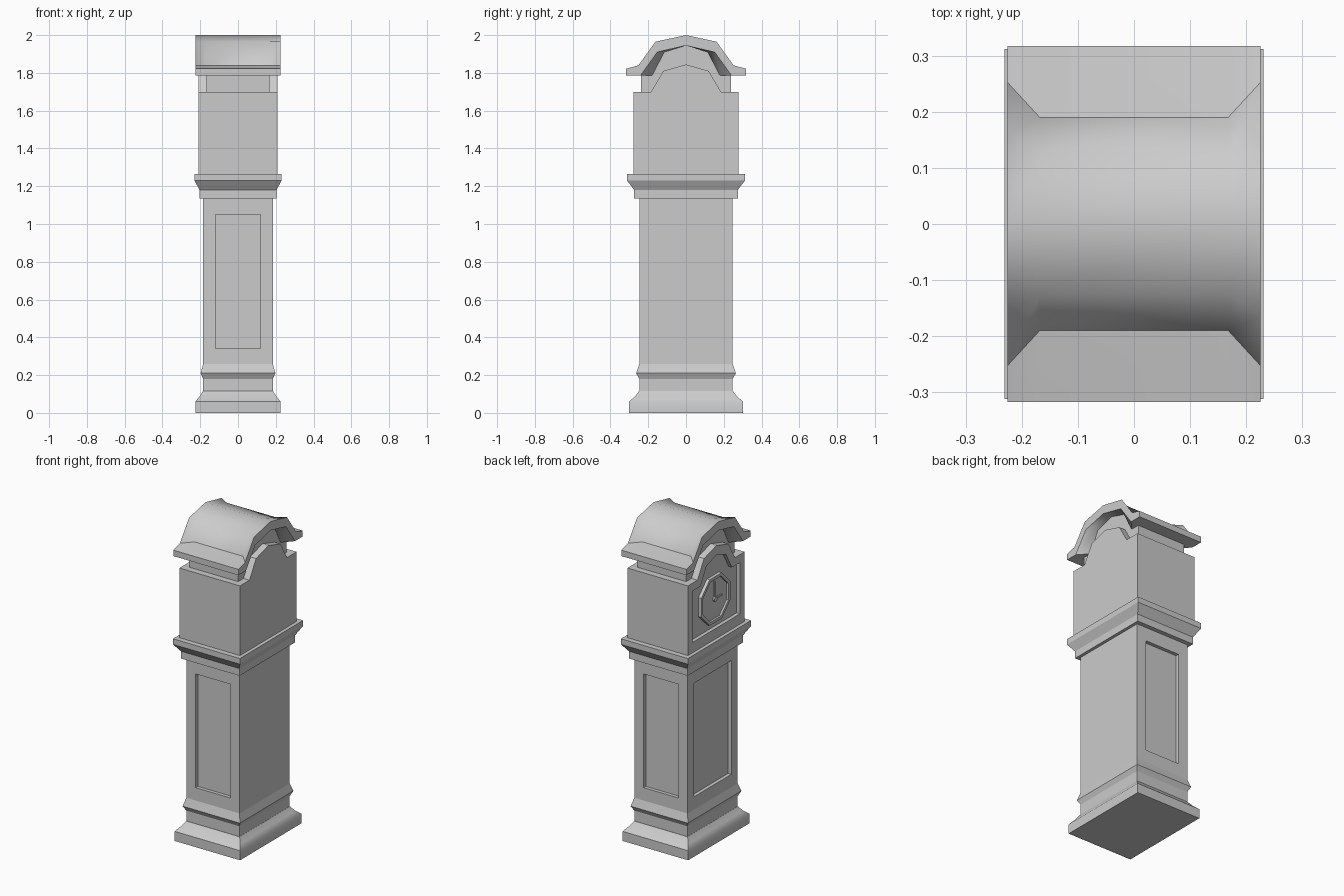
import bpy, bmesh, math

if "Cube" in bpy.data.objects:
    bpy.data.objects.remove(bpy.data.objects["Cube"])


def loft(name, rings, smooth=None):
    """Skin a list of equal-length point rings and cap both ends."""
    bm = bmesh.new()
    vs = [[bm.verts.new(p) for p in r] for r in rings]
    n = len(rings[0])
    for a, b in zip(vs, vs[1:]):
        for i in range(n):
            j = (i + 1) % n
            bm.faces.new((a[i], a[j], b[j], b[i]))
    bm.faces.new(vs[0])
    bm.faces.new(vs[-1])
    bmesh.ops.recalc_face_normals(bm, faces=bm.faces)
    me = bpy.data.meshes.new(name)
    bm.to_mesh(me)
    bm.free()
    ob = bpy.data.objects.new(name, me)
    bpy.context.collection.objects.link(ob)
    if smooth:
        bpy.ops.object.select_all(action='DESELECT')
        ob.select_set(True)
        bpy.context.view_layer.objects.active = ob
        bpy.ops.object.shade_smooth_by_angle(angle=math.radians(smooth))
    return ob


def prism(name, pts, x0, x1):
    """Extrude a (y, z) outline along x."""
    return loft(name, [[(x, y, z) for y, z in pts] for x in (x0, x1)])


def box(name, x0, x1, y0, y1, z0, z1):
    return prism(name, [(y0, z0), (y1, z0), (y1, z1), (y0, z1)], x0, x1)


def stack(name, levels, smooth=None):
    """Rectangular moulding from (half x, half y, z) levels."""
    return loft(name, [[(-a, -b, z), (a, -b, z), (a, b, z), (-a, b, z)]
                       for a, b, z in levels], smooth)


def sym(half):
    """Mirror a half outline (ending on y = 0) across the centre."""
    return half + [(-y, z) for y, z in reversed(half[:-1])]


def cut(ob, cutter):
    m = ob.modifiers.new("recess", 'BOOLEAN')
    m.operation, m.solver, m.object = 'DIFFERENCE', 'EXACT', cutter
    bpy.context.view_layer.objects.active = ob
    bpy.ops.object.modifier_apply(modifier=m.name)
    bpy.data.objects.remove(cutter)


# Plinth and trunk
stack("plinth", [(.226, .302, 0), (.226, .302, .06), (.205, .272, .085), (.185, .248, .115)], 50)
trunk = stack("trunk", [(.184, .247, .115), (.184, .247, .18), (.198, .264, .21),
                        (.184, .247, .26), (.184, .247, 1.135)])
# Sunk panels on both narrow sides and on the dial side
for s in (-1, 1):
    y0, y1 = sorted((s * .225, s * .35))
    cut(trunk, box("panel_cutter", -.12, .12, y0, y1, .34, 1.05))
cut(trunk, box("panel_cutter", -.3, -.162, -.185, .185, .34, 1.05))

# Cornice under the hood
stack("cornice", [(.203, .274, 1.135), (.203, .274, 1.18), (.231, .312, 1.23), (.231, .312, 1.265)])

# Hood with an arched board at each end
box("hood_body", -.168, .168, -.279, .279, 1.265, 1.70)
arch = sym([(-.279, 1.265), (-.279, 1.70), (-.185, 1.70), (-.12, 1.81), (0, 1.845)])
prism("rear_arch_board", arch, .168, .209)
dial_board = prism("dial_arch_board", arch, -.209, -.168)
window = sym([(-.235, 1.33), (-.235, 1.65), (-.155, 1.65), (-.095, 1.755), (0, 1.785)])
cut(dial_board, prism("window_cutter", window, -.3, -.186))


# Clock dial: eight-sided rim, hub and two hands
def octagon(r, x, n=8):
    return [(x, r * math.cos((i + .5) * math.tau / n), 1.51 + r * math.sin((i + .5) * math.tau / n))
            for i in range(n)]


loft("dial", [octagon(.155, -.18), octagon(.155, -.206), octagon(.135, -.206), octagon(.135, -.194)])
loft("hub", [octagon(.015, -.19), octagon(.015, -.207)])
box("minute_hand", -.2, -.19, -.005, .005, 1.51, 1.62)
box("hour_hand", -.2, -.19, -.075, 0, 1.505, 1.515)

# Neck and gable filling below the roof
prism("neck", sym([(-.238, 1.70), (-.238, 1.785), (-.19, 1.785), (-.125, 1.91), (0, 1.945)]), -.168, .168)


# Roof: arched shell that flares outward at both ends
def roof_ring(x, low, high):
    top = sym([(-.317, 1.785), (-.317, 1.822), (-low, 1.84), (-high, 1.965), (0, 2.0)])
    under = sym([(-low + .01, 1.785), (-high + .01, 1.91), (0, 1.945)])
    return [(x, y, z) for y, z in top + under[::-1]]


loft("roof", [roof_ring(-.225, .252, .162), roof_ring(-.168, .19, .125),
              roof_ring(.168, .19, .125), roof_ring(.225, .252, .162)], 52)
